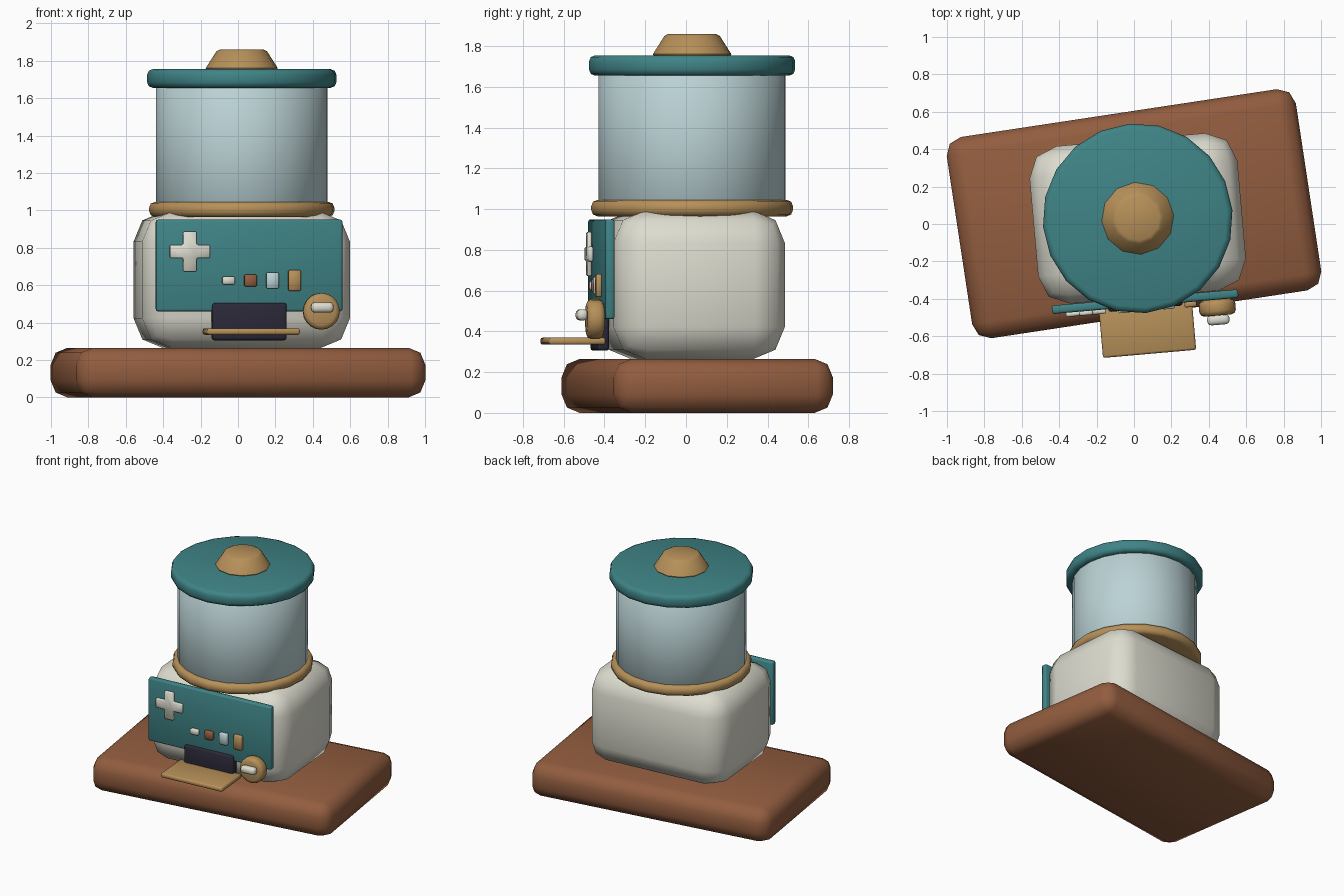
import bpy
import math
from mathutils import Matrix, Vector

if "Cube" in bpy.data.objects:
    bpy.data.objects.remove(bpy.data.objects["Cube"])


def material(name, rgb):
    m = bpy.data.materials.new(name)
    m.use_nodes = True
    color = (*rgb, 1)
    m.diffuse_color = color
    m.node_tree.nodes["Principled BSDF"].inputs["Base Color"].default_value = color
    return m


cream = material("cream", (0.73, 0.72, 0.63))
teal = material("teal", (0.05, 0.23, 0.24))
wood = material("brown wood", (0.29, 0.11, 0.05))
brass = material("brass", (0.47, 0.28, 0.10))
glass = material("pale blue", (0.50, 0.65, 0.67))
dark = material("dark slot", (0.024, 0.022, 0.04))

# The machine stands slightly turned on its board
MACHINE = Matrix.Translation((0.02, 0.03, 0)) @ Matrix.Rotation(math.radians(5), 4, "Z")
BOARD = Matrix.Translation((0, 0.055, 0)) @ Matrix.Rotation(math.radians(8.6), 4, "Z")


def finish(name, mat, frame, loc, bevel, segments, turn=None):
    ob = bpy.context.object
    ob.name = ob.data.name = name
    ob.data.materials.append(mat)
    ob.matrix_world = frame @ Matrix.Translation(Vector(loc)) @ (turn or Matrix())
    if bevel:
        mod = ob.modifiers.new("Bevel", "BEVEL")
        mod.width, mod.segments = bevel, segments
        mod.limit_method, mod.angle_limit = "ANGLE", math.radians(40)
        bpy.ops.object.modifier_apply(modifier=mod.name)
    bpy.ops.object.shade_smooth_by_angle(angle=math.radians(50))
    return ob


def box(name, size, loc, mat, bevel=0.01, segments=2, frame=MACHINE):
    bpy.ops.mesh.primitive_cube_add(size=1)
    bpy.context.object.data.transform(Matrix.Diagonal((*size, 1)))
    return finish(name, mat, frame, loc, bevel, segments)


def drum(name, r1, r2, z0, z1, mat, sides=20, bevel=0.03, segments=2):
    bpy.ops.mesh.primitive_cone_add(vertices=sides, radius1=r1, radius2=r2, depth=z1 - z0)
    return finish(name, mat, MACHINE, (0, 0, (z0 + z1) / 2), bevel, segments)


# Board and body
box("base_board", (1.888, 1.088, 0.265), (0, 0, 0.1325), wood, 0.09, 2, BOARD)
box("body", (1.115, 0.845, 0.73), (0, 0, 0.628), cream, 0.16, 2)

# Hopper stack
drum("collar", 0.497, 0.497, 0.965, 1.045, brass)
drum("hopper", 0.461, 0.461, 1.0, 1.67, glass, 24, 0.01, 1)
drum("lid", 0.508, 0.508, 1.655, 1.755, teal)
drum("lid_knob", 0.2, 0.13, 1.75, 1.86, brass, 12, 0.012, 1)

# Control panel
box("control_panel", (1.0, 0.045, 0.49), (0, -0.447, 0.705), teal, 0.012)

# Cross-shaped pad, made as one outline pushed forward
a, b = 0.036, 0.108
quarter = [(b, -a), (b, a), (a, a)]
outline = []
for k in range(4):
    c, s = round(math.cos(k * math.pi / 2)), round(math.sin(k * math.pi / 2))
    outline += [(x * c - y * s, x * s + y * c) for x, y in quarter]
n = len(outline)
verts = [(x, y, z) for y in (-0.012, 0.012) for x, z in outline]
faces = [list(range(n)), list(range(2 * n - 1, n - 1, -1))]
faces += [[i, i + n, (i + 1) % n + n, (i + 1) % n] for i in range(n)]
mesh = bpy.data.meshes.new("cross_pad")
mesh.from_pydata(verts, [], faces)
pad = bpy.data.objects.new("cross_pad", mesh)
bpy.context.collection.objects.link(pad)
bpy.ops.object.select_all(action="DESELECT")
pad.select_set(True)
bpy.context.view_layer.objects.active = pad
finish("cross_pad", cream, MACHINE, (-0.32, -0.48, 0.78), 0.006, 1)

# Row of growing buttons
for i, mat in enumerate((cream, wood, glass, brass)):
    box(f"button_{i + 1}", (0.066, 0.03, 0.042 + 0.023 * i),
        (-0.113 + 0.118 * i, -0.482, 0.625), mat, 0.006, 1)

# Outlet and tray
box("outlet_slot", (0.4, 0.06, 0.2), (0, -0.455, 0.405), dark, 0.015)
box("tray", (0.5, 0.28, 0.035), (0, -0.587, 0.352), brass, 0.012)

# Dial with its grip
bpy.ops.mesh.primitive_cylinder_add(vertices=20, radius=0.098, depth=0.085)
finish("dial", brass, MACHINE, (0.382, -0.512, 0.46), 0.025, 2,
       Matrix.Rotation(math.pi / 2, 4, "X"))
box("dial_grip", (0.12, 0.055, 0.055), (0.382, -0.577, 0.481), cream, 0.022, 3)
